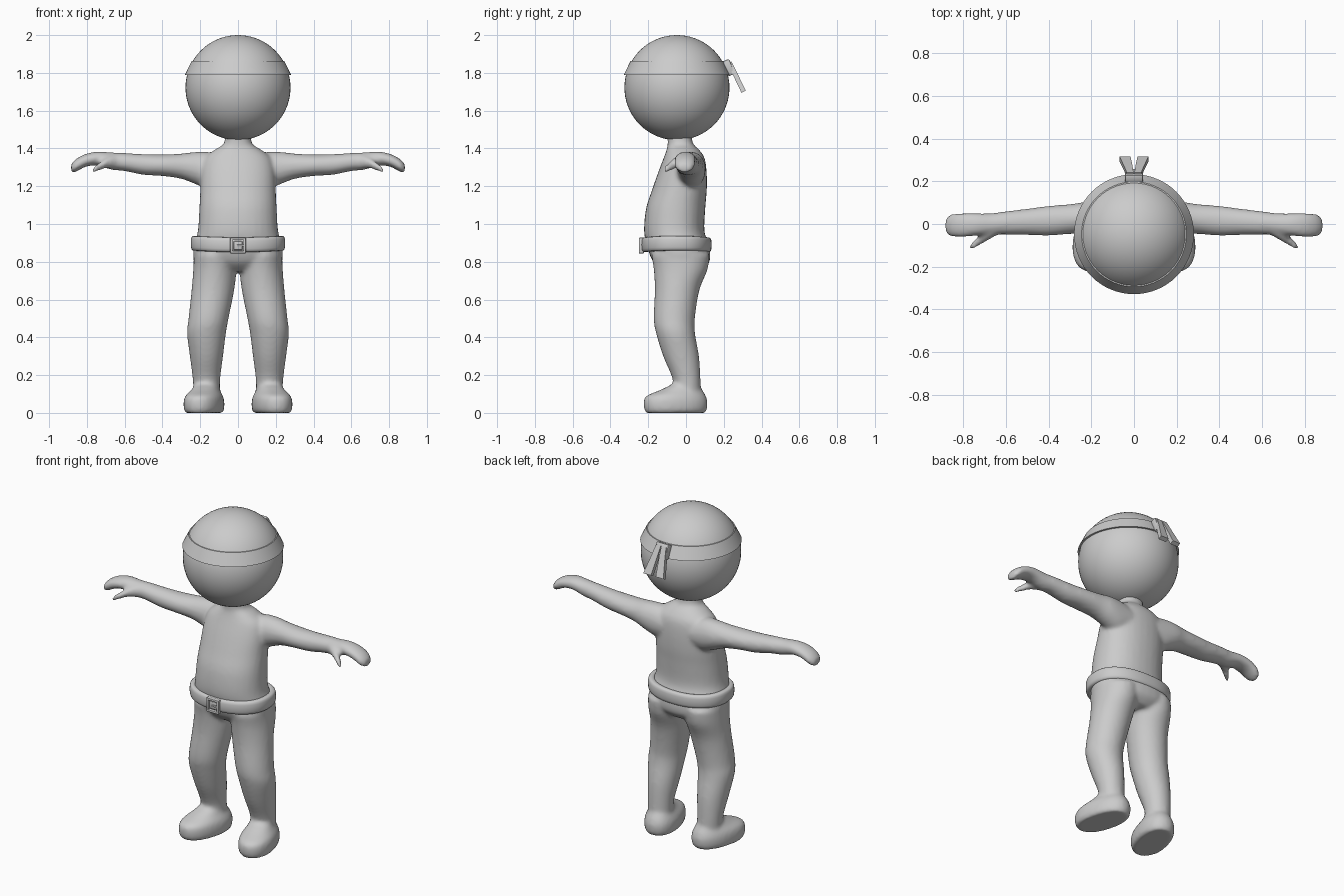
import bpy, bmesh, math
from mathutils import Matrix, Vector

if "Cube" in bpy.data.objects:
    bpy.data.objects.remove(bpy.data.objects["Cube"])

grey = bpy.data.materials.new("plain grey")
grey.diffuse_color = (0.6, 0.6, 0.6, 1)
grey.use_nodes = True
grey.node_tree.nodes["Principled BSDF"].inputs["Base Color"].default_value = grey.diffuse_color


def finish(name, bm, angle=40):
    """Turn a bmesh into a named object, smooth with sharp edges kept."""
    bmesh.ops.recalc_face_normals(bm, faces=bm.faces)
    me = bpy.data.meshes.new(name)
    bm.to_mesh(me)
    bm.free()
    me.materials.append(grey)
    me.shade_smooth()
    me.set_sharp_from_angle(angle=math.radians(angle))
    ob = bpy.data.objects.new(name, me)
    bpy.context.collection.objects.link(ob)
    return ob


def skin(bm, rings):
    """Bridge rings of points and cap both ends."""
    vs = [[bm.verts.new(p) for p in r] for r in rings]
    n = len(vs[0])
    for a, b in zip(vs, vs[1:]):
        for i in range(n):
            j = (i + 1) % n
            bm.faces.new((a[i], a[j], b[j], b[i]))
    bm.faces.new(vs[0][::-1])
    bm.faces.new(vs[-1])


def oval(i, n, p):
    """Point of a unit superellipse."""
    a = 2 * math.pi * i / n
    c, s = math.cos(a), math.sin(a)
    return (math.copysign(abs(c) ** (2 / p), c),
            math.copysign(abs(s) ** (2 / p), s))


def spline(rows, steps=4):
    """Smooth in-between rows for a list of cross-sections."""
    rows = [Vector(r) for r in rows]
    out = []
    for i in range(len(rows) - 1):
        p0, p1, p2 = rows[max(i - 1, 0)], rows[i], rows[i + 1]
        p3 = rows[min(i + 2, len(rows) - 1)]
        for k in range(steps):
            t = k / steps
            out.append(0.5 * (2 * p1 + (p2 - p0) * t
                              + (2 * p0 - 5 * p1 + 4 * p2 - p3) * t * t
                              + (3 * p1 - p0 - 3 * p2 + p3) * t ** 3))
    return out + [rows[-1]]


def loft(bm, rows, axis="z", mat=Matrix(), p=2.0, n=32):
    """Rows are (position on axis, centre a, centre b, radius a, radius b)."""
    rings = []
    for t, a, b, ra, rb in spline(rows):
        ring = []
        for i in range(n):
            c, s = oval(i, n, p)
            u, v = a + ra * c, b + rb * s
            ring.append(mat @ Vector((u, v, t) if axis == "z" else (t, u, v)))
        rings.append(ring)
    skin(bm, rings)


def hoop(name, profile, hx, hy, cy, p=2.0, wave=0.0, n=64):
    """Sweep a closed (radius offset, z) profile round an oval."""
    bm = bmesh.new()
    rings = []
    for i in range(n):
        c, s = oval(i, n, p)
        rings.append([bm.verts.new(((hx + d) * c, cy + (hy + d) * s, z + wave * c * c))
                      for d, z in profile])
    m = len(profile)
    for i in range(n):
        a, b = rings[i], rings[(i + 1) % n]
        for j in range(m):
            k = (j + 1) % m
            bm.faces.new((a[j], a[k], b[k], b[j]))
    return finish(name, bm)


def box(name, loc, size, tilt=0.0, bevel=0.004):
    bm = bmesh.new()
    bmesh.ops.create_cube(bm, size=1, matrix=Matrix.Translation(loc)
                          @ Matrix.Rotation(tilt, 4, "X") @ Matrix.Diagonal((*size, 1)))
    bmesh.ops.bevel(bm, geom=bm.edges[:], offset=bevel, segments=2,
                    profile=0.5, affect="EDGES")
    return finish(name, bm)


# Body: torso, arms, thumbs, legs and feet fused into one smooth skin
body = bmesh.new()
loft(body, [(0.75, 0, -0.02, 0.12, 0.10), (0.80, 0, -0.025, 0.225, 0.15),
            (0.88, 0, -0.04, 0.235, 0.165), (0.96, 0, -0.062, 0.213, 0.16),
            (1.08, 0, -0.055, 0.205, 0.157), (1.18, 0, -0.035, 0.20, 0.145),
            (1.28, 0, -0.018, 0.195, 0.127), (1.35, 0, -0.01, 0.175, 0.108),
            (1.395, 0, -0.017, 0.12, 0.085), (1.425, 0, -0.03, 0.075, 0.067),
            (1.48, 0, -0.035, 0.068, 0.065)], p=2.2)
for side in (1, -1):
    flip = Matrix.Diagonal((side, 1, 1, 1))
    # arm and mitten hand
    loft(body, [(0.08, 0.02, 1.28, 0.08, 0.085), (0.16, 0.025, 1.285, 0.078, 0.097),
                (0.23, 0.028, 1.297, 0.075, 0.084), (0.30, 0.023, 1.306, 0.07, 0.067),
                (0.40, 0.015, 1.311, 0.07, 0.057), (0.50, 0.01, 1.315, 0.062, 0.055),
                (0.60, 0.005, 1.328, 0.055, 0.048), (0.67, 0, 1.333, 0.051, 0.046),
                (0.74, -0.002, 1.346, 0.053, 0.038), (0.80, -0.005, 1.339, 0.057, 0.034),
                (0.845, -0.006, 1.318, 0.055, 0.035), (0.87, -0.007, 1.302, 0.047, 0.031),
                (0.884, -0.007, 1.296, 0.028, 0.02)], "x", flip)
    # thumb
    loft(body, [(0.64, -0.02, 1.33, 0.03, 0.04), (0.69, -0.05, 1.325, 0.03, 0.029),
                (0.73, -0.08, 1.306, 0.023, 0.023), (0.757, -0.102, 1.292, 0.018, 0.019),
                (0.773, -0.112, 1.282, 0.009, 0.01)], "x", flip, n=16)
    # leg
    loft(body, [(0.84, 0.118, -0.03, 0.116, 0.155), (0.76, 0.122, -0.028, 0.115, 0.143),
                (0.65, 0.133, -0.047, 0.113, 0.118), (0.50, 0.156, -0.062, 0.106, 0.109),
                (0.42, 0.167, -0.055, 0.103, 0.103), (0.30, 0.167, -0.026, 0.088, 0.095),
                (0.18, 0.167, 0.003, 0.073, 0.074), (0.09, 0.165, 0.01, 0.07, 0.068)],
         "z", flip)
    # foot, toes turned out
    foot = flip @ Matrix.Translation((0.18, -0.055, 0)) @ Matrix.Rotation(0.25, 4, "Z")
    loft(body, [(0, 0, 0, 0.09, 0.16), (0.02, 0, 0, 0.099, 0.169),
                (0.06, 0, 0, 0.1, 0.172), (0.09, 0, 0.003, 0.092, 0.16),
                (0.12, 0, 0.03, 0.072, 0.115), (0.15, 0, 0.05, 0.06, 0.07)],
         "z", foot, 2.2)
skin_ob = finish("body", body, 180)
fuse = skin_ob.modifiers.new("fuse", "REMESH")
fuse.mode = "VOXEL"
fuse.voxel_size = 0.011
fuse.use_smooth_shade = True
soften = skin_ob.modifiers.new("soften", "SMOOTH")
soften.factor = 0.5
soften.iterations = 8

# Head
head = bmesh.new()
bmesh.ops.create_uvsphere(head, u_segments=56, v_segments=36, radius=0.278,
                          matrix=Matrix.Translation((0, -0.048, 1.722)))
finish("head", head)

# Headband: sloped strip with a thin lip
hoop("headband", [(0.225, 1.862), (0.246, 1.862), (0.281, 1.79), (0.255, 1.79)],
     0, 0, -0.048)

# Knot and two hanging tails at the back of the headband
box("headband_knot", (0, 0.226, 1.828), (0.085, 0.04, 0.085), 0.4, 0.008)
for side, label in ((1, "right"), (-1, "left")):
    bm = bmesh.new()
    rings = []
    for y, z, x, w in ((0.23, 1.855, 0.018, 0.016), (0.262, 1.79, 0.027, 0.02),
                       (0.305, 1.70, 0.042, 0.026)):
        rings.append([(side * (x + a * w), y + b * 0.011, z + b * 0.006)
                      for a, b in ((-1, -1), (1, -1), (1, 1), (-1, 1))])
    skin(bm, rings)
    finish("headband_tail_" + label, bm, 30)

# Belt: rounded strap round the waist
strap = []
for i in range(16):
    c, s = oval(i, 16, 3)
    strap.append((0.02 * c, 0.89 + 0.039 * s))
hoop("belt", strap, 0.23, 0.166, -0.05, 2.3, 0.008)

# Buckle: square frame, back plate and pin
for s in (-1, 1):
    box("buckle_side", (s * 0.035, -0.236, 0.886), (0.014, 0.026, 0.084))
    box("buckle_bar", (0, -0.236, 0.886 + s * 0.035), (0.084, 0.026, 0.014))
box("buckle_plate", (0, -0.234, 0.886), (0.046, 0.012, 0.046))
box("buckle_pin", (0.012, -0.242, 0.886), (0.036, 0.012, 0.01), 0, 0.003)
